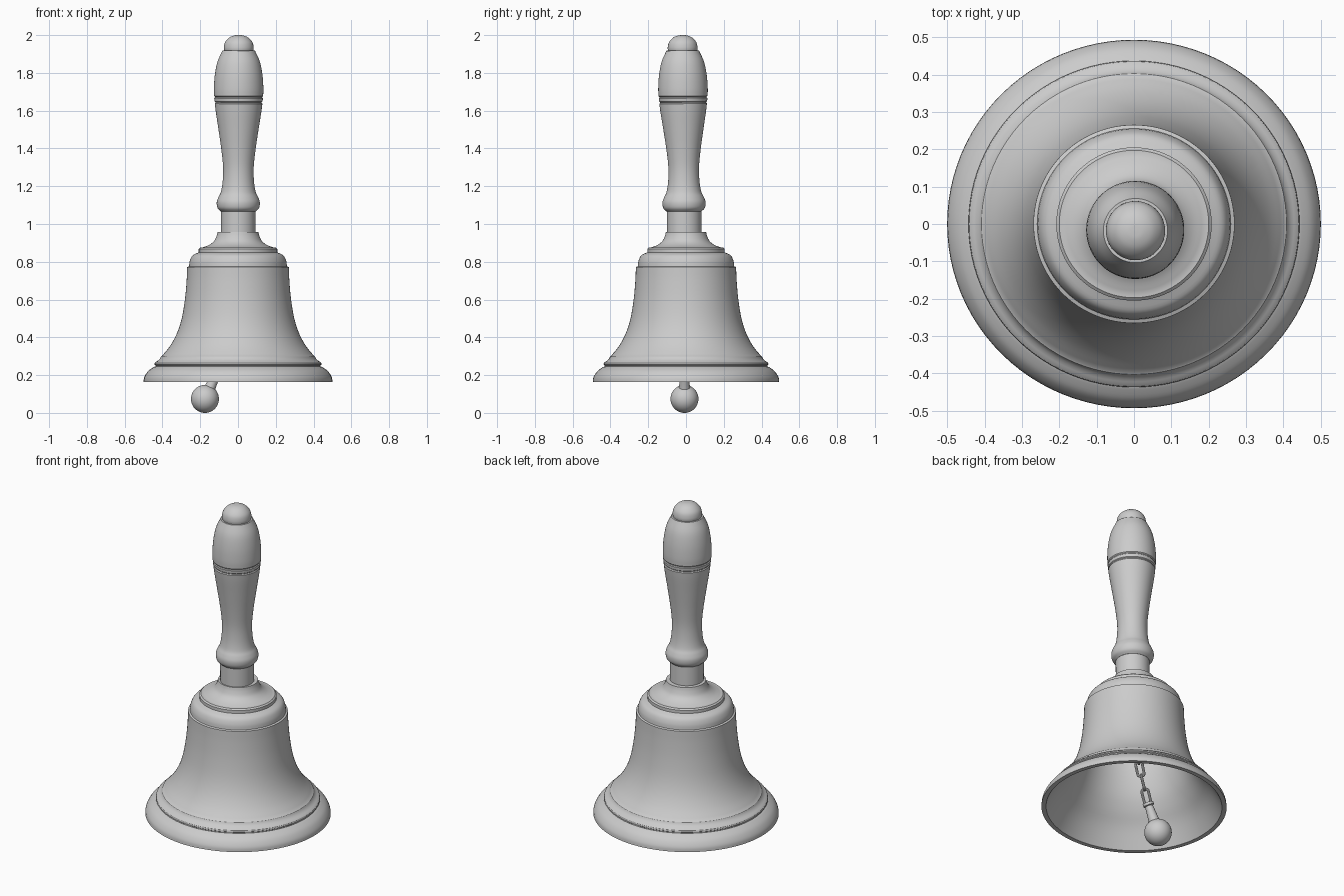
import bpy, bmesh, math
from mathutils import Vector, Matrix

old = bpy.data.objects.get("Cube")
if old:
    bpy.data.objects.remove(old, do_unlink=True)

GREY = (0.6, 0.6, 0.6, 1.0)
metal = bpy.data.materials.new("plain grey")
metal.diffuse_color = GREY
metal.use_nodes = True
metal.node_tree.nodes["Principled BSDF"].inputs["Base Color"].default_value = GREY


def finish(name, bm, matrix=Matrix()):
    """Turn a bmesh into a smooth-shaded object."""
    bmesh.ops.recalc_face_normals(bm, faces=bm.faces)
    me = bpy.data.meshes.new(name)
    bm.to_mesh(me)
    bm.free()
    me.materials.append(metal)
    ob = bpy.data.objects.new(name, me)
    ob.matrix_world = matrix
    bpy.context.collection.objects.link(ob)
    bpy.ops.object.select_all(action='DESELECT')
    ob.select_set(True)
    bpy.context.view_layer.objects.active = ob
    bpy.ops.object.shade_smooth_by_angle(angle=math.radians(32))
    return ob


def rounded(points, steps=4):
    """Catmull-Rom curve through the points."""
    p = [Vector(q) for q in points]
    p = [2 * p[0] - p[1]] + p + [2 * p[-1] - p[-2]]
    out = []
    for a, b, c, d in zip(p, p[1:], p[2:], p[3:]):
        for i in range(steps):
            t = i / steps
            out.append(0.5 * (2 * b + (c - a) * t + (2 * a - 5 * b + 4 * c - d) * t * t
                              + (3 * b - a - 3 * c + d) * t ** 3))
    return [tuple(v) for v in out] + [tuple(points[-1])]


def lathe(name, profile, matrix=Matrix(), segments=96):
    """Revolve (radius, height) points round z."""
    bm = bmesh.new()
    vs = [bm.verts.new((r, 0, z)) for r, z in profile]
    es = [bm.edges.new(pair) for pair in zip(vs, vs[1:])]
    bmesh.ops.spin(bm, geom=vs + es, cent=(0, 0, 0), axis=(0, 0, 1),
                   angle=math.tau, steps=segments, use_merge=True)
    bmesh.ops.remove_doubles(bm, verts=bm.verts, dist=1e-5)
    return finish(name, bm, matrix)


# Bell: rolled lip, bead, flared waist, stepped shoulder, neck, then the hollow inside
lip = rounded([(0.5, 0.164), (0.496, 0.19), (0.477, 0.22), (0.45, 0.24), (0.437, 0.246)])
bead = [(0.437, 0.252), (0.443, 0.256), (0.441, 0.264), (0.432, 0.272)]
step = rounded([(0.428, 0.274), (0.415, 0.285), (0.408, 0.298)], 2)
waist = rounded([(0.404, 0.3), (0.36, 0.354), (0.324, 0.42), (0.298, 0.5),
                 (0.281, 0.6), (0.272, 0.7), (0.269, 0.772)])
shoulder = rounded([(0.259, 0.776), (0.255, 0.805), (0.24, 0.834), (0.208, 0.85)])
crown = [(0.208, 0.868), (0.2, 0.875)]
neck = rounded([(0.19, 0.875), (0.155, 0.888), (0.128, 0.908), (0.114, 0.935), (0.108, 0.957)])
inside = rounded([(0.0, 0.835), (0.12, 0.833), (0.205, 0.805), (0.24, 0.75), (0.252, 0.65),
                  (0.268, 0.53), (0.303, 0.42), (0.35, 0.34), (0.41, 0.265), (0.475, 0.164)])
lathe("bell", lip + bead + step + waist + shoulder + crown + neck
      + [(0.0, 0.957)] + inside[1:] + [(0.5, 0.164)], Matrix.Diagonal((1, 0.986, 1, 1)))

# Handle, leaning very slightly forward
lean = (Matrix.Translation((0.001, -0.009, 0.95)) @ Matrix.Rotation(0.009, 4, 'X')
        @ Matrix.Rotation(0.003, 4, 'Y') @ Matrix.Translation((0, 0, -0.95)))
lathe("collar", [(0, 0.945), (0.091, 0.945), (0.091, 1.075), (0, 1.075)], lean)
lower = rounded([(0.092, 1.066), (0.11, 1.085), (0.114, 1.115), (0.105, 1.142), (0.092, 1.17),
                 (0.083, 1.225), (0.081, 1.3), (0.09, 1.39), (0.106, 1.5), (0.12, 1.59),
                 (0.126, 1.637)])
groove = [(0.122, 1.642), (0.122, 1.645), (0.127, 1.649), (0.129, 1.666),
          (0.125, 1.67), (0.125, 1.673)]
upper = rounded([(0.13, 1.678), (0.131, 1.72), (0.126, 1.79), (0.112, 1.86), (0.086, 1.918)])
lathe("handle_grip", [(0, 1.066)] + lower + groove + upper + [(0, 1.918)], lean)
cap = rounded([(0.077, 1.916), (0.079, 1.935), (0.072, 1.963), (0.05, 1.987), (0.024, 1.998), (0, 2.0)])
lathe("handle_cap", [(0, 1.916)] + cap, lean)

# Clapper: ball, tapered rod and ring, hanging off to one side
ball = Vector((-0.175, -0.008, 0.074))
ring = Vector((-0.102, -0.008, 0.235))
aim = (ring - ball).to_track_quat('Z', 'Y').to_matrix().to_4x4()
length = (ring - ball).length
bm = bmesh.new()
bmesh.ops.create_uvsphere(bm, u_segments=40, v_segments=24, radius=0.074)
finish("clapper_ball", bm, Matrix.Translation(ball))
lathe("clapper_rod", [(0, 0), (0.032, 0.05), (0.028, 0.08), (0.024, 0.125),
                      (0.022, length - 0.025), (0.03, length - 0.021),
                      (0.03, length - 0.006), (0, length)],
      Matrix.Translation(ball) @ aim, 24)


def link(name, centre, direction, roll, half=0.026, bend=0.018, wire=0.0075):
    """Oval chain link lying along the direction."""
    bm = bmesh.new()
    n, sides, loops = 24, 8, []
    for i in range(n):
        a = math.tau * i / n
        out = Vector((math.cos(a), 0, math.sin(a)))
        mid = out * bend + Vector((0, 0, half * (1 if out.z >= 0 else -1)))
        loops.append([bm.verts.new(mid + wire * (out * math.cos(b) + Vector((0, math.sin(b), 0))))
                      for b in (math.tau * k / sides for k in range(sides))])
    for i in range(n):
        p, q = loops[i], loops[(i + 1) % n]
        for k in range(sides):
            m = (k + 1) % sides
            bm.faces.new((p[k], p[m], q[m], q[k]))
    turn = direction.to_track_quat('Z', 'Y').to_matrix().to_4x4()
    finish(name, bm, Matrix.Translation(centre) @ turn @ Matrix.Rotation(roll, 4, 'Z'))


# Chain rising from the rod to the crown
path = [Vector(p) for p in rounded([(-0.102, -0.008, 0.235), (-0.042, -0.007, 0.44),
                                    (-0.012, -0.003, 0.63), (0, 0, 0.825)], 3)]
count = 8
for i in range(count):
    f = (i + 0.4) / count * (len(path) - 1)
    a, b = path[int(f)], path[int(f) + 1]
    link(f"chain_link_{i + 1}", a.lerp(b, f % 1), b - a, math.pi / 4 + i * math.pi / 2)
